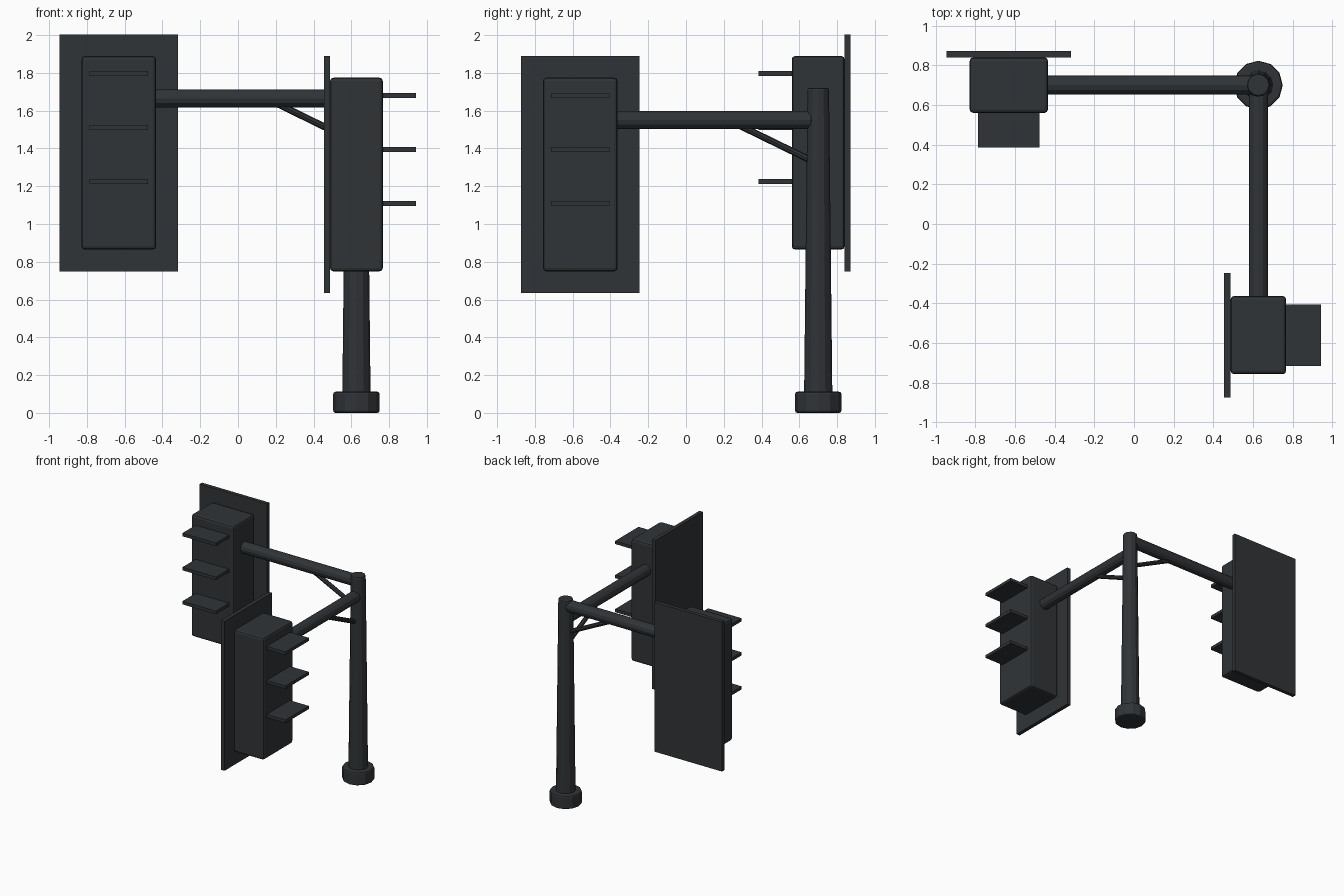
import bpy
import math
from mathutils import Matrix, Vector

if "Cube" in bpy.data.objects:
    bpy.data.objects.remove(bpy.data.objects["Cube"])

paint = bpy.data.materials.new("dark_paint")
paint.diffuse_color = (0.03, 0.034, 0.038, 1)
paint.use_nodes = True
paint.node_tree.nodes["Principled BSDF"].inputs["Base Color"].default_value = paint.diffuse_color


def finish(obj, name, bevel=0.0):
    obj.name = name
    obj.data.materials.append(paint)
    if bevel:
        mod = obj.modifiers.new("bevel", 'BEVEL')
        mod.width = bevel
        mod.segments = 2
        mod.limit_method = 'ANGLE'
        mod.angle_limit = math.radians(45)
    return obj


def box(name, center, size, matrix, bevel=0.0):
    bpy.ops.mesh.primitive_cube_add(size=1)
    obj = bpy.context.object
    obj.data.transform(matrix @ Matrix.Translation(center) @ Matrix.Diagonal((*size, 1)))
    return finish(obj, name, bevel)


def tube(name, start, end, r1, r2, sides=12, bevel=0.0):
    start, end = Vector(start), Vector(end)
    axis = end - start
    bpy.ops.mesh.primitive_cone_add(vertices=sides, radius1=r1, radius2=r2, depth=axis.length)
    obj = bpy.context.object
    obj.data.transform(Matrix.Translation((start + end) / 2)
                       @ axis.to_track_quat('Z', 'Y').to_matrix().to_4x4())
    return finish(obj, name, bevel)


def signal_head(name, center, turn):
    m = Matrix.Translation(center) @ Matrix.Rotation(turn, 4, 'Z')
    box(name + "_housing", (0, 0, 0), (0.395, 0.28, 1.025), m, 0.018)
    box(name + "_backplate", (0, 0.156, 0), (0.628, 0.032, 1.255), m)
    for i in range(3):
        box(f"{name}_visor_{i + 1}", (0, -0.2225, 0.133 + 0.286 * (1 - i)),
            (0.31, 0.185, 0.026), m)


# Post and footing
PX, PY = 0.627, 0.70
tube("footing", (PX, PY, 0), (PX, PY, 0.112), 0.123, 0.123, 12, 0.012)
tube("post", (PX, PY, 0.08), (PX, PY, 1.72), 0.075, 0.057, 12, 0.01)

# Arms carrying the signal heads
tube("left_arm", (PX - 0.02, PY, 1.664), (-0.46, PY, 1.664), 0.048, 0.048, 12, 0.008)
tube("front_arm", (PX, PY - 0.035, 1.55), (PX, -0.39, 1.55), 0.048, 0.048, 12, 0.008)

# Diagonal braces under the arms
tube("left_brace", (0.195, PY, 1.643), (0.60, PY, 1.445), 0.018, 0.018, 8)
tube("front_brace", (PX, 0.26, 1.533), (PX, 0.67, 1.333), 0.018, 0.018, 8)

# Signal heads: one faces the front, the other faces right
signal_head("left_signal", (-0.631, 0.70, 1.377), 0)
signal_head("front_signal", (0.627, -0.56, 1.262), math.pi / 2)
